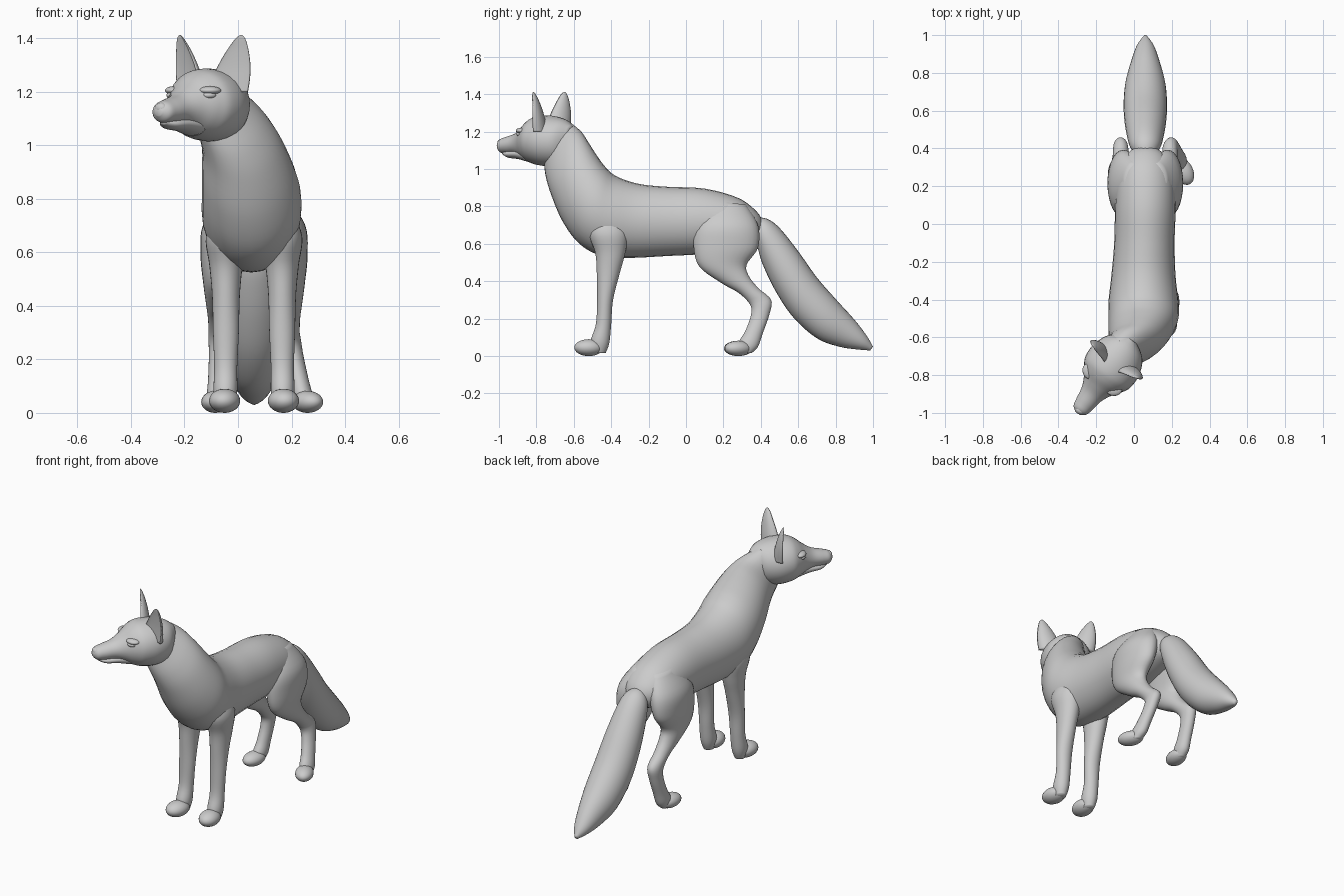
import bpy, bmesh, math
from mathutils import Vector, Matrix

if "Cube" in bpy.data.objects:
    bpy.data.objects.remove(bpy.data.objects["Cube"], do_unlink=True)

fur = bpy.data.materials.new("plain_grey")
fur.use_nodes = True
grey = (0.6, 0.6, 0.6, 1)
fur.diffuse_color = grey
fur.node_tree.nodes["Principled BSDF"].inputs["Base Color"].default_value = grey

SEGMENTS, STEPS = 28, 5
MID = 0.06                                   # x of the body's centre line
HEAD = Matrix.Translation((-0.115, -0.75, 0)) @ Matrix.Rotation(math.radians(-36), 4, "Z")


def finish(name, bm, matrix=None):
    """Turn a bmesh into a smooth, coloured object."""
    if matrix:
        bm.transform(matrix)
    bmesh.ops.recalc_face_normals(bm, faces=bm.faces)
    mesh = bpy.data.meshes.new(name)
    bm.to_mesh(mesh)
    bm.free()
    mesh.materials.append(fur)
    mesh.shade_smooth()
    obj = bpy.data.objects.new(name, mesh)
    bpy.context.collection.objects.link(obj)
    return obj


def spline(rows):
    """Resample the sections along a smooth curve."""
    rows = [Vector(r) for r in rows]
    padded = [rows[0]] + rows + [rows[-1]]
    result = []
    for a, b, c, d in zip(padded, padded[1:], padded[2:], padded[3:]):
        for i in range(STEPS):
            t = i / STEPS
            result.append(b + (c - a) * (t / 2) + (2 * a - 5 * b + 4 * c - d) * (t * t / 2)
                          + (3 * b - a - 3 * c + d) * (t ** 3 / 2))
    return result + [rows[-1]]


def loft(name, rows, matrix=None, cup=None, shift=None):
    """Skin oval sections: x, half width, then y and z of two opposite edge points."""
    bm = bmesh.new()
    rings = []
    for x, width, y1, z1, y2, z2 in spline(rows):
        centre = Vector((x, (y1 + y2) / 2, (z1 + z2) / 2))
        if shift:
            centre.x += shift(centre.z)
        half = Vector((0, y1 - y2, z1 - z2)) / 2
        ring = []
        for k in range(SEGMENTS):
            angle = math.tau * k / SEGMENTS
            along = math.cos(angle)
            if cup is not None and along < 0:
                along *= cup
            ring.append(bm.verts.new(centre + half * along
                                     + Vector((width * math.sin(angle), 0, 0))))
        rings.append(ring)
    for r, s in zip(rings, rings[1:]):
        for k in range(SEGMENTS):
            n = (k + 1) % SEGMENTS
            bm.faces.new((r[k], r[n], s[n], s[k]))
    for ring in (rings[0], rings[-1]):
        bm.faces.new(ring)
    return finish(name, bm, matrix)


def ellipsoid(name, place, size, turn=0, matrix=None):
    bm = bmesh.new()
    bmesh.ops.create_uvsphere(bm, u_segments=24, v_segments=16, radius=1)
    local = (Matrix.Translation(place) @ Matrix.Rotation(math.radians(turn), 4, "Z")
             @ Matrix.Diagonal((*size, 1)))
    return finish(name, bm, matrix @ local if matrix else local)


# Trunk and neck, from rump to throat
loft("body", [
    (MID, .04, .42, .70, .40, .62),
    (MID, .11, .38, .77, .33, .60),
    (MID, .15, .28, .845, .22, .57),
    (MID, .16, .10, .895, .08, .545),
    (.055, .16, -.10, .905, -.10, .535),
    (.05, .17, -.25, .92, -.30, .525),
    (.05, .185, -.37, .96, -.45, .535),
    (.05, .185, -.43, 1.01, -.57, .60),
    (.035, .17, -.475, 1.07, -.66, .72),
    (.01, .145, -.52, 1.14, -.72, .86),
    (-.03, .125, -.56, 1.20, -.75, .96),
    (-.08, .10, -.62, 1.25, -.76, 1.04)])

# Brush tail
loft("tail", [
    (MID, .05, .36, .74, .36, .62),
    (MID, .08, .43, .735, .385, .57),
    (MID, .095, .50, .685, .41, .49),
    (MID, .11, .60, .56, .48, .345),
    (MID, .115, .70, .42, .575, .205),
    (MID, .105, .80, .305, .70, .095),
    (MID, .075, .90, .195, .82, .05),
    (MID, .045, .965, .11, .92, .035),
    (MID, .01, 1.0, .05, .985, .03)])

# Skull and muzzle, in the turned head frame
loft("head", [
    (0, .04, .17, 1.23, .17, 1.12),
    (0, .11, .12, 1.265, .12, 1.04),
    (0, .145, .04, 1.285, .04, 1.015),
    (0, .145, -.04, 1.285, -.04, 1.02),
    (0, .12, -.09, 1.265, -.09, 1.035),
    (0, .085, -.14, 1.225, -.14, 1.06),
    (0, .063, -.19, 1.192, -.19, 1.078),
    (0, .052, -.25, 1.174, -.25, 1.082),
    (0, .042, -.29, 1.162, -.29, 1.087),
    (0, .015, -.312, 1.14, -.312, 1.11)], HEAD)
loft("lower_jaw", [
    (0, .07, -.10, 1.12, -.10, 1.035),
    (0, .056, -.17, 1.11, -.17, 1.052),
    (0, .042, -.24, 1.10, -.24, 1.06),
    (0, .012, -.282, 1.095, -.28, 1.078)], HEAD)
ellipsoid("nose", (0, -.293, 1.138), (.026, .02, .022), matrix=HEAD)

for side, label in ((1, "left"), (-1, "right")):
    # Brow, eye and cupped ear
    ellipsoid(label + "_brow", (side * .083, -.098, 1.205), (.042, .032, .016), side * 35, HEAD)
    ellipsoid(label + "_eye", (side * .088, -.108, 1.187), (.026, .018, .013), side * 45, HEAD)
    lean = HEAD @ Matrix.Translation((side * .1, 0, 0)) @ Matrix.Rotation(side * .35, 4, "Z")
    loft(label + "_ear", [
        (0, .07, .065, 1.20, -.045, 1.20),
        (side * .006, .072, .06, 1.25, -.04, 1.25),
        (side * .018, .062, .05, 1.30, -.03, 1.30),
        (side * .032, .042, .035, 1.355, -.02, 1.355),
        (side * .043, .02, .018, 1.397, -.01, 1.397),
        (side * .046, .004, .008, 1.412, .002, 1.412)], lean, cup=-.15)

    # Front leg and paw
    loft(label + "_front_leg", [
        (MID + side * .09, .05, -.49, .76, -.35, .76),
        (MID + side * .105, .075, -.52, .66, -.31, .66),
        (MID + side * .105, .062, -.485, .55, -.325, .55),
        (MID + side * .105, .052, -.477, .44, -.355, .44),
        (MID + side * .105, .048, -.475, .30, -.39, .30),
        (MID + side * .106, .043, -.482, .17, -.40, .17),
        (MID + side * .107, .044, -.51, .08, -.41, .07),
        (MID + side * .107, .03, -.50, .015, -.43, .015)])
    ellipsoid(label + "_front_paw", (MID + side * .11, -.52, .045), (.058, .078, .045), side * 8)

    # Hind leg and paw; the left one is splayed outward
    splay = .065 if side > 0 else .01

    def spread(z):
        return splay * max(0, 1 - z / .3)

    loft(label + "_hind_leg", [
        (MID + side * .06, .05, .14, .83, .32, .81),
        (MID + side * .105, .085, .055, .71, .385, .70),
        (MID + side * .125, .075, .04, .60, .385, .58),
        (MID + side * .13, .06, .07, .48, .325, .49),
        (MID + side * .13, .05, .19, .39, .335, .43),
        (MID + side * .13, .042, .285, .335, .385, .365),
        (MID + side * .13, .04, .345, .27, .455, .30),
        (MID + side * .13, .036, .345, .21, .445, .22),
        (MID + side * .13, .036, .315, .13, .41, .12),
        (MID + side * .13, .038, .28, .07, .385, .05),
        (MID + side * .13, .025, .28, .015, .35, .015)],
        shift=lambda z: side * spread(z))
    ellipsoid(label + "_hind_paw", (MID + side * (.135 + splay), .28, .041),
              (.052, .078, .041), 28 if side > 0 else -8)
